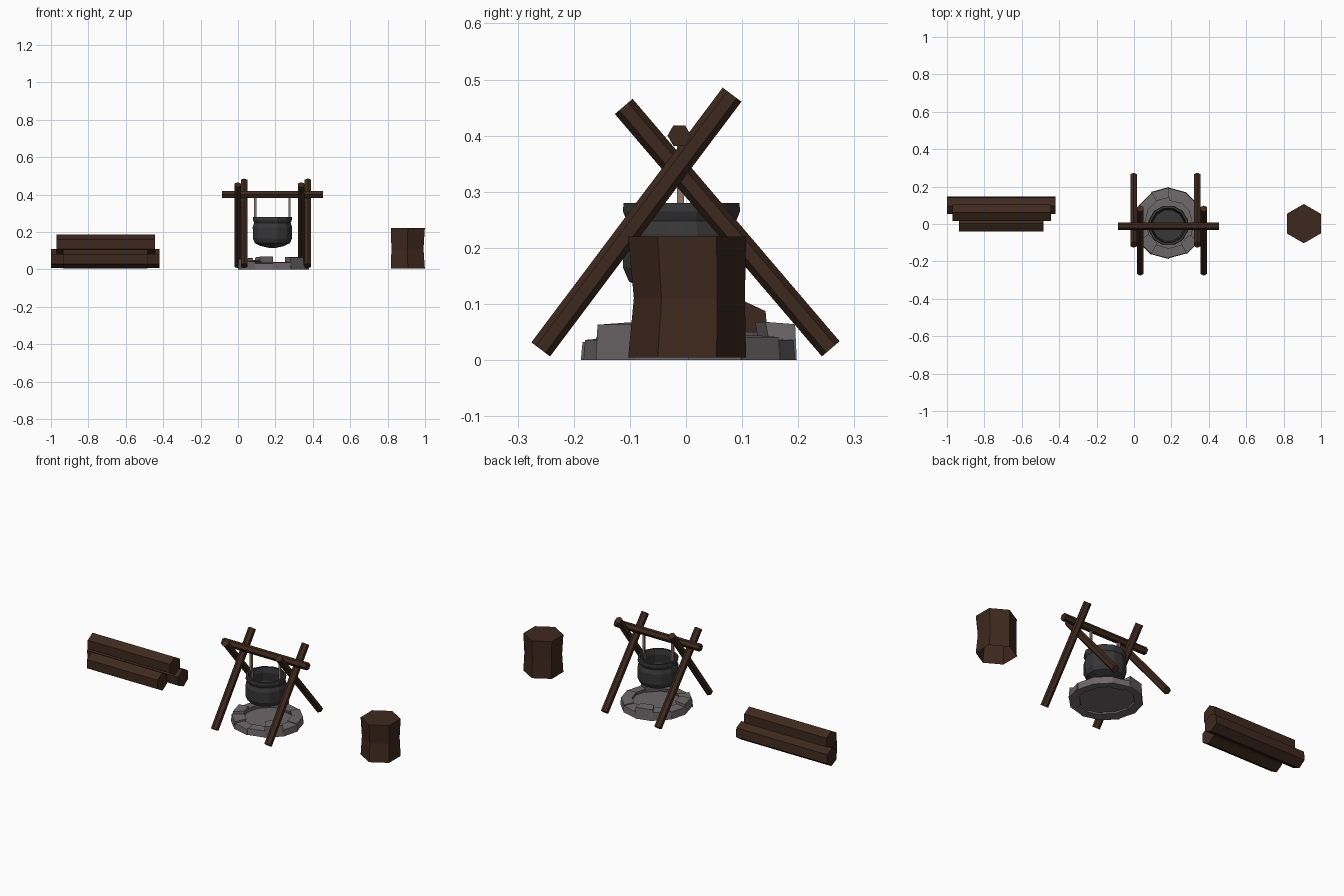
import bpy, bmesh, math, random
from mathutils import Vector

if "Cube" in bpy.data.objects:
    bpy.data.objects.remove(bpy.data.objects["Cube"])

random.seed(4)


def material(name, r, g, b):
    m = bpy.data.materials.new(name)
    m.diffuse_color = (r, g, b, 1)
    m.use_nodes = True
    m.node_tree.nodes["Principled BSDF"].inputs["Base Color"].default_value = m.diffuse_color
    return m


BARK = material("dark_brown_wood", 0.048, 0.0215, 0.0125)
IRON = material("dark_iron", 0.038, 0.038, 0.038)
STONE = material("grey_stone", 0.155, 0.138, 0.143)
ROD = material("tan_rod", 0.27, 0.18, 0.13)


def finish(name, bm, mat):
    me = bpy.data.meshes.new(name)
    bm.to_mesh(me)
    bm.free()
    me.materials.append(mat)
    ob = bpy.data.objects.new(name, me)
    bpy.context.collection.objects.link(ob)
    return ob


def loft(bm, rings, bottom=True):
    """Skin closed rings of points, cap the end and optionally the start."""
    rows = [[bm.verts.new(p) for p in ring] for ring in rings]
    n = len(rows[0])
    for a, b in zip(rows, rows[1:]):
        for i in range(n):
            j = (i + 1) % n
            bm.faces.new((a[i], a[j], b[j], b[i]))
    if bottom:
        bm.faces.new(rows[0][::-1])
    bm.faces.new(rows[-1])
    bmesh.ops.recalc_face_normals(bm, faces=bm.faces)


def beam(name, start, end, radius, u, v, mat, phase=0, sides=6):
    """Prism between two points; u and v span its cross-section."""
    u, v = Vector(u).normalized(), Vector(v).normalized()
    angles = [math.radians(phase) + math.tau * i / sides for i in range(sides)]
    bm = bmesh.new()
    loft(bm, [[Vector(p) + radius * (u * math.cos(a) + v * math.sin(a)) for a in angles]
              for p in (start, end)])
    return finish(name, bm, mat)


def circle(cx, cy, r, z, sides, phase=0):
    return [(cx + r * math.cos(phase + math.tau * i / sides),
             cy + r * math.sin(phase + math.tau * i / sides), z) for i in range(sides)]


X, Y, Z = (1, 0, 0), (0, 1, 0), (0, 0, 1)

# Log pile: two on the ground, one on top
for name, x0, x1, y, z, phase in (("back_log", -1.0, -0.42, 0.1, 0.058, 35),
                                  ("front_log", -0.935, -0.485, 0.004, 0.055, 30),
                                  ("top_log", -0.97, -0.445, 0.061, 0.135, 30)):
    beam(name, (x0, y, z), (x1, y, z), 0.051, Y, Z, BARK, phase)

# Stump seat with a slight waist, hollow underneath
bm = bmesh.new()
loft(bm, [circle(0.908, 0.002, 0.105, 0.005, 6, math.pi / 2),
          circle(0.906, 0.006, 0.099, 0.11, 6, math.pi / 2),
          circle(0.908, 0.002, 0.105, 0.22, 6, math.pi / 2)], bottom=False)
finish("stump", bm, BARK)

# Crossed poles on both sides of the fire
for side, dx in (("left", 0.0), ("right", 0.34)):
    for part, x, a, b in (("front", 0.033, (-0.259, 0.019), (0.082, 0.473)),
                          ("back", -0.002, (0.258, 0.02), (-0.111, 0.452))):
        across = (0, -(b[1] - a[1]), b[0] - a[0])
        beam(f"{side}_{part}_pole", (x + dx, *a), (x + dx, *b), 0.0208,
             across, X, BARK)

# Crossbar resting in the forks
beam("crossbar", (-0.085, -0.012, 0.4), (0.455, -0.012, 0.4), 0.021, Y, Z, BARK)

# Square hanging rods
for name, x in (("left_hanger", 0.092), ("right_hanger", 0.275)):
    beam(name, (x, -0.01, 0.24), (x, -0.01, 0.395), 0.0085, X, Y, ROD, 45, 4)

# Open pot, outside profile then inside
bm = bmesh.new()
profile = [(0.02, 0.115), (0.065, 0.125), (0.097, 0.14), (0.108, 0.165), (0.109, 0.225),
           (0.101, 0.248), (0.108, 0.265), (0.107, 0.28), (0.095, 0.28), (0.09, 0.25),
           (0.098, 0.2), (0.085, 0.145)]
loft(bm, [circle(0.184, -0.008, r, z, 12, math.pi / 12) for r, z in profile])
finish("pot", bm, IRON)

# Ring of wedge stones of uneven height
CX, CY, COUNT = 0.187, 0.005, 12
heights = (0.045, 0.045, 0.04, 0.068, 0.05, 0.045, 0.06, 0.045, 0.036, 0.04, 0.067, 0.04)
for k, h in enumerate(heights):
    inner = 0.13 + random.uniform(-0.01, 0.008)
    outer = 0.19 + random.uniform(-0.004, 0.004)
    a0, a1 = math.tau * k / COUNT, math.tau * (k + 1) / COUNT

    def wedge(ri, ro, zi, zo):
        return [(CX + r * math.cos(a), CY + r * math.sin(a), z)
                for r, a, z in ((ri, a0, zi), (ro, a0, zo), (ro, a1, zo), (ri, a1, zi))]
    bm = bmesh.new()
    loft(bm, [wedge(inner + 0.012, outer, 0.004, 0.0),
              wedge(inner, outer - 0.003, h, h - 0.004)])
    finish(f"ring_stone_{k + 1}", bm, STONE)

# Hearth floor set up inside the ring
bm = bmesh.new()
loft(bm, [circle(CX, CY, 0.15, 0.012, COUNT), circle(CX, CY, 0.15, 0.02, COUNT)])
finish("hearth_floor", bm, STONE)
